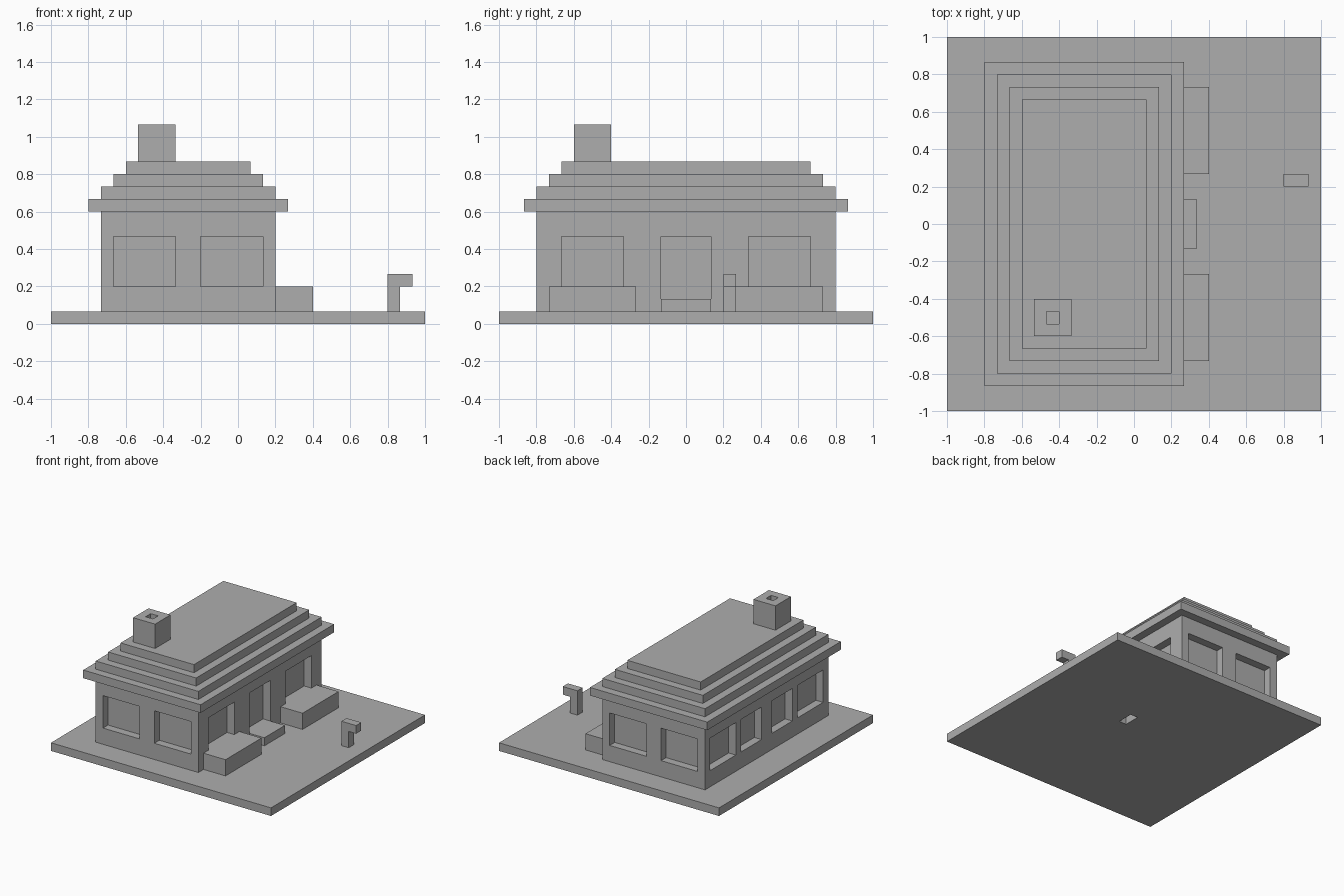
import bpy
import bmesh

if "Cube" in bpy.data.objects:
    bpy.data.objects.remove(bpy.data.objects["Cube"])

U = 1 / 15  # one building block
DEPTH = 0.98  # recess depth of the openings, in blocks

grey = bpy.data.materials.new("plain grey")
grey.use_nodes = True
grey.diffuse_color = (0.42, 0.42, 0.42, 1)
grey.node_tree.nodes["Principled BSDF"].inputs["Base Color"].default_value = grey.diffuse_color


def blocks(name, spans):
    """One object made of boxes, each given as x, y and z ranges in blocks."""
    bm = bmesh.new()
    for span in spans:
        verts = bmesh.ops.create_cube(bm, size=1)["verts"]
        for v in verts:
            v.co = [(lo + (c + 0.5) * (hi - lo)) * U for c, (lo, hi) in zip(v.co, span)]
    mesh = bpy.data.meshes.new(name)
    bm.to_mesh(mesh)
    bm.free()
    mesh.materials.append(grey)
    obj = bpy.data.objects.new(name, mesh)
    bpy.context.collection.objects.link(obj)
    return obj


def carve(obj, spans):
    """Cut boxes out of an object."""
    cutter = blocks("cutter", spans)
    cutter.hide_render = True
    mod = obj.modifiers.new("openings", "BOOLEAN")
    mod.operation = "DIFFERENCE"
    mod.solver = "EXACT"
    mod.object = cutter
    bpy.context.view_layer.objects.active = obj
    bpy.ops.object.modifier_apply(modifier=mod.name)
    bpy.data.objects.remove(cutter)


# Ground slab with a small slot underneath
slab = blocks("ground_slab", [((-15, 15), (-15, 15), (0, 1))])
carve(slab, [((2, 3), (1, 3), (-1, 0.98))])

# House body with recessed windows and door
west, east, end = -11, 3, 12
house = blocks("house_walls", [((west, east), (-end, end), (1, 9))])
window_z = (3, 7)
openings = []
for x_span in ((-10, -5), (-3, 2)):
    openings.append((x_span, (-end - 1, -end + DEPTH), window_z))
    openings.append((x_span, (end - DEPTH, end + 1), window_z))
for y_span in ((-11, -6), (-5, -1), (1, 5), (6, 11)):
    openings.append(((west - 1, west + DEPTH), y_span, window_z))
for y_span in ((-10, -5), (5, 10)):
    openings.append(((east - DEPTH, east + 1), y_span, window_z))
openings.append(((east - DEPTH, east + 1), (-2, 2), (2, 7)))
carve(house, openings)

# Stepped roof, each tier one block smaller
for i in range(4):
    blocks(f"roof_tier_{i + 1}",
           [((west - 1 + i, east + 1 - i), (-end - 1 + i, end + 1 - i), (9 + i, 10 + i))])

# Chimney with flue
chimney = blocks("chimney", [((-8, -5), (-9, -6), (13, 16))])
carve(chimney, [((-7, -6), (-8, -7), (13.02, 17))])

# Planters and doorstep
blocks("front_planter", [((3, 6), (-11, -4), (1, 3))])
blocks("back_planter", [((3, 6), (4, 11), (1, 3))])
blocks("doorstep", [((3, 5), (-2, 2), (1, 2))])

# Letter box on its post
blocks("letter_box_post", [((12, 13), (3, 4), (1, 3))])
blocks("letter_box", [((12, 14), (3, 4), (3, 4))])
